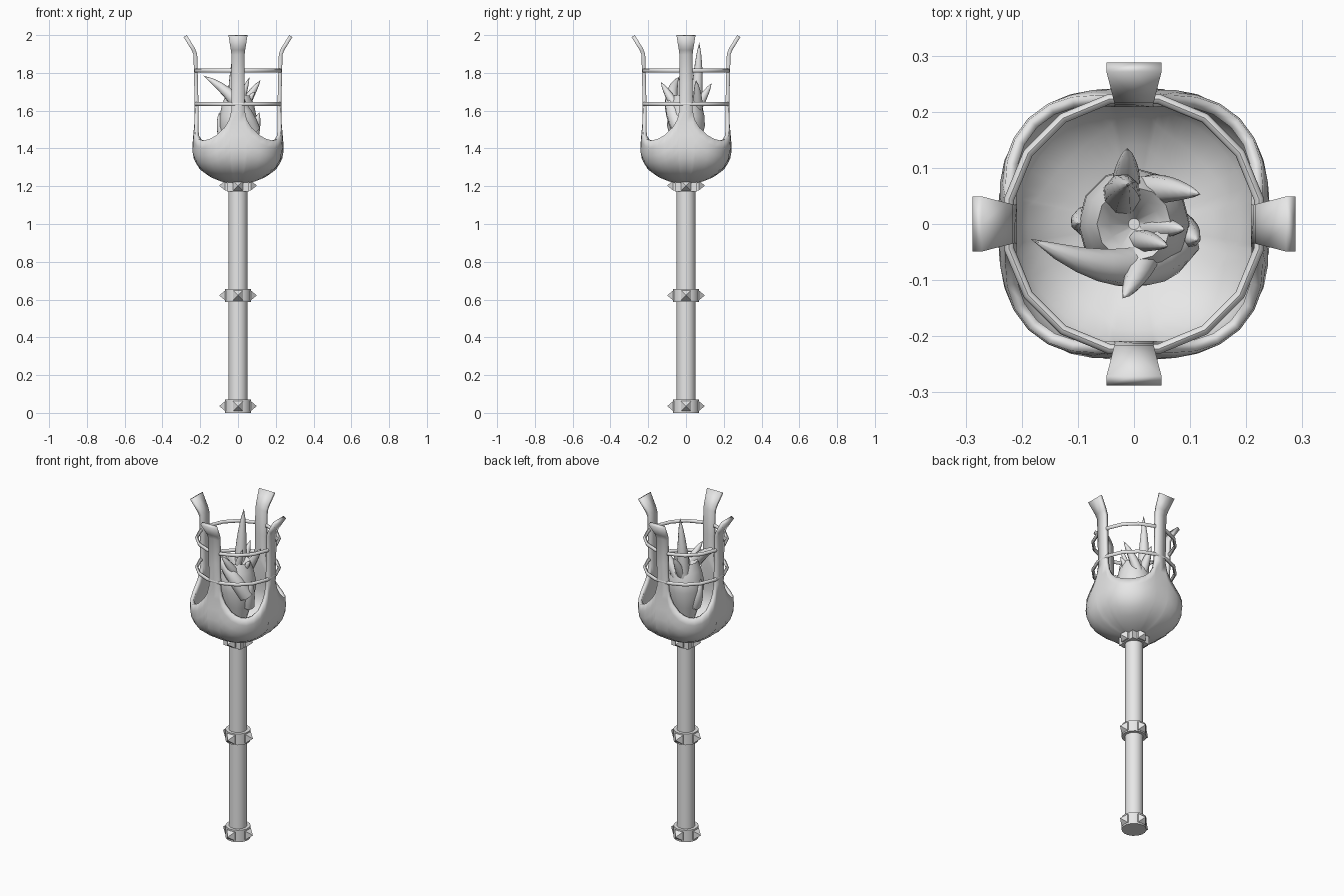
import bpy, bmesh, math
from mathutils import Vector

if "Cube" in bpy.data.objects:
    bpy.data.objects.remove(bpy.data.objects["Cube"])

grey = bpy.data.materials.new("plain grey")
grey.diffuse_color = (0.8, 0.8, 0.8, 1)
grey.use_nodes = True
grey.node_tree.nodes["Principled BSDF"].inputs["Base Color"].default_value = grey.diffuse_color


def finish(name, bm, smooth=None):
    bmesh.ops.recalc_face_normals(bm, faces=bm.faces[:])
    me = bpy.data.meshes.new(name)
    bm.to_mesh(me)
    bm.free()
    me.materials.append(grey)
    ob = bpy.data.objects.new(name, me)
    bpy.context.collection.objects.link(ob)
    if smooth:
        bpy.ops.object.select_all(action='DESELECT')
        ob.select_set(True)
        bpy.context.view_layer.objects.active = ob
        bpy.ops.object.shade_smooth_by_angle(angle=math.radians(smooth))
    return ob


def loft(bm, rings, cap=True, closed=False):
    vs = [[bm.verts.new(p) for p in r] for r in rings]
    n = len(vs[0])
    pairs = list(zip(vs, vs[1:])) + ([(vs[-1], vs[0])] if closed else [])
    for a, b in pairs:
        for i in range(n):
            j = (i + 1) % n
            bm.faces.new((a[i], a[j], b[j], b[i]))
    if cap and not closed:
        bm.faces.new(vs[0])
        bm.faces.new(vs[-1])


def circle(r, z, n, off=0.0):
    return [Vector((r * math.cos(off + math.tau * i / n), r * math.sin(off + math.tau * i / n), z))
            for i in range(n)]


def lathe(name, prof, n, off=0.0, smooth=40, cap=True, closed=False):
    bm = bmesh.new()
    loft(bm, [circle(r, z, n, off) for r, z in prof], cap, closed)
    return finish(name, bm, smooth)


# handle
lathe("handle", [(0.05, 0.005), (0.05, 1.26)], 20)

# bands, each with four pyramid studs
for name, z0, z1, r, n in (("bottom", 0, 0.072, 0.069, 16), ("middle", 0.588, 0.656, 0.069, 16),
                           ("top", 1.172, 1.235, 0.058 * math.sqrt(2), 4)):
    lathe(name + "_band", [(r, z0), (r, z1)], n, math.pi / n, 30)
    zc = (z0 + z1) / 2
    bm = bmesh.new()
    for k in range(4):
        a = k * math.pi / 2
        d, t = Vector((math.cos(a), math.sin(a), 0)), Vector((-math.sin(a), math.cos(a), 0))
        base = [bm.verts.new(d * 0.055 + t * u * 0.026 + Vector((0, 0, zc + v * 0.026)))
                for u, v in ((-1, -1), (1, -1), (1, 1), (-1, 1))]
        mid = [bm.verts.new(v.co + d * 0.013) for v in base]
        tip = bm.verts.new(d * 0.1 + Vector((0, 0, zc)))
        bm.faces.new(base)
        for i in range(4):
            j = (i + 1) % 4
            bm.faces.new((base[i], base[j], mid[j], mid[i]))
            bm.faces.new((mid[i], mid[j], tip))
    finish(name + "_studs", bm)

# bowl with scalloped rim running up into four flared prongs
PROFILE = [(1.232, 0.035), (1.245, 0.085), (1.265, 0.135), (1.3, 0.185), (1.345, 0.214),
           (1.39, 0.223), (1.45, 0.219), (1.52, 0.211), (1.6, 0.209)]


def radius(z):
    for (z0, r0), (z1, r1) in zip(PROFILE, PROFILE[1:]):
        if z <= z1:
            return r0 + (r1 - r0) * (z - z0) / (z1 - z0)
    return PROFILE[-1][1]


half = [(0, 1.6), (9.5, 1.6), (12.5, 1.55), (18, 1.51), (27, 1.47), (36, 1.448), (45, 1.44)]
quad = half + [(90 - a, z) for a, z in half[-2:0:-1]]
cols = [(a + 90 * k, z) for k in range(4) for a, z in quad]
bm = bmesh.new()
grid = []
for a, zr in cols:
    a = math.radians(a)
    f = 1 + 0.11 * math.sin(2 * a) ** 2
    col = []
    for t in (0, 0.04, 0.1, 0.2, 0.33, 0.48, 0.64, 0.82, 1):
        z = 1.232 + t * (zr - 1.232)
        col.append(bm.verts.new((radius(z) * f * math.cos(a), radius(z) * f * math.sin(a), z)))
    grid.append(col)
N = len(cols)
for i in range(N):
    p, q = grid[i], grid[(i + 1) % N]
    for k in range(len(p) - 1):
        bm.faces.new((p[k], q[k], q[k + 1], p[k + 1]))
bm.faces.new([c[0] for c in grid])
for k in range(4):
    i0 = k * len(quad)
    prev = [grid[(i0 + d) % N][-1] for d in (-1, 0, 1)]
    a = k * math.pi / 2
    for r, w, z in ((0.212, 0.034, 1.75), (0.216, 0.035, 1.9), (0.228, 0.038, 1.93), (0.271, 0.049, 2.0)):
        row = [bm.verts.new((r * math.cos(a) - s * w * math.sin(a),
                             r * math.sin(a) + s * w * math.cos(a), z)) for s in (-1, 0, 1)]
        for j in (0, 1):
            bm.faces.new((prev[j], prev[j + 1], row[j + 1], row[j]))
        prev = row
bowl = finish("bowl_with_prongs", bm, 40)
sol = bowl.modifiers.new("thickness", 'SOLIDIFY')
sol.thickness = 0.02
sol.offset = -1

# cage rings
for name, z in (("lower_ring", 1.635), ("upper_ring", 1.812)):
    prof = [(0.227 + 0.009 * math.cos(math.tau * i / 8), z + 0.011 * math.sin(math.tau * i / 8)) for i in range(8)]
    lathe(name, prof, 16, math.pi / 16, 50, closed=True)

# flame core, hollow on top
lathe("flame_core", [(0.02, 1.25), (0.045, 1.32), (0.075, 1.42), (0.1, 1.52), (0.098, 1.57),
                     (0.085, 1.63), (0.066, 1.68), (0.045, 1.66), (0.01, 1.6)], 12, 0, 50)


def flame(name, base, ctrl, tip, r, n=8, steps=8):
    """curved horn-shaped flame tongue"""
    b, c, t = Vector(base), Vector(ctrl), Vector(tip)
    rings = []
    for i in range(steps + 1):
        u = i / steps
        p = b * (1 - u) ** 2 + c * 2 * u * (1 - u) + t * u * u
        d = ((c - b) * (1 - u) + (t - c) * u).normalized()
        x = d.cross(Vector((0.3, 0.9, 0.1))).normalized()
        y = d.cross(x)
        rr = r * (1 - u) ** 0.8 * (0.8 + 0.6 * u) + 0.0005
        rings.append([p + (x * math.cos(math.tau * k / n) + y * math.sin(math.tau * k / n)) * rr
                      for k in range(n)])
    bm = bmesh.new()
    loft(bm, rings)
    finish(name, bm, 50)


TONGUES = [
    ((0.075, -0.03, 1.5), (0.01, -0.125, 1.68), (-0.183, -0.027, 1.785), 0.055),
    ((-0.02, 0.045, 1.56), (-0.025, 0.065, 1.75), (-0.01, 0.07, 1.96), 0.045),
    ((0.02, 0.06, 1.6), (0.06, 0.065, 1.68), (0.118, 0.053, 1.76), 0.035),
    ((-0.015, 0.05, 1.6), (-0.012, 0.09, 1.67), (-0.012, 0.135, 1.745), 0.035),
    ((0.03, -0.01, 1.6), (0.06, -0.005, 1.67), (0.09, -0.01, 1.7), 0.026),
    ((0.025, -0.04, 1.6), (0.01, -0.09, 1.68), (-0.02, -0.132, 1.75), 0.034),
    ((0.01, -0.03, 1.62), (0.03, -0.03, 1.7), (0.06, -0.04, 1.775), 0.025),
    ((0.07, 0.0, 1.42), (0.095, -0.02, 1.52), (0.112, -0.03, 1.59), 0.04),
    ((-0.06, 0.0, 1.42), (-0.095, 0.01, 1.5), (-0.1, 0.0, 1.59), 0.04),
]
for i, args in enumerate(TONGUES):
    flame("flame_tongue_%d" % (i + 1), *args)
